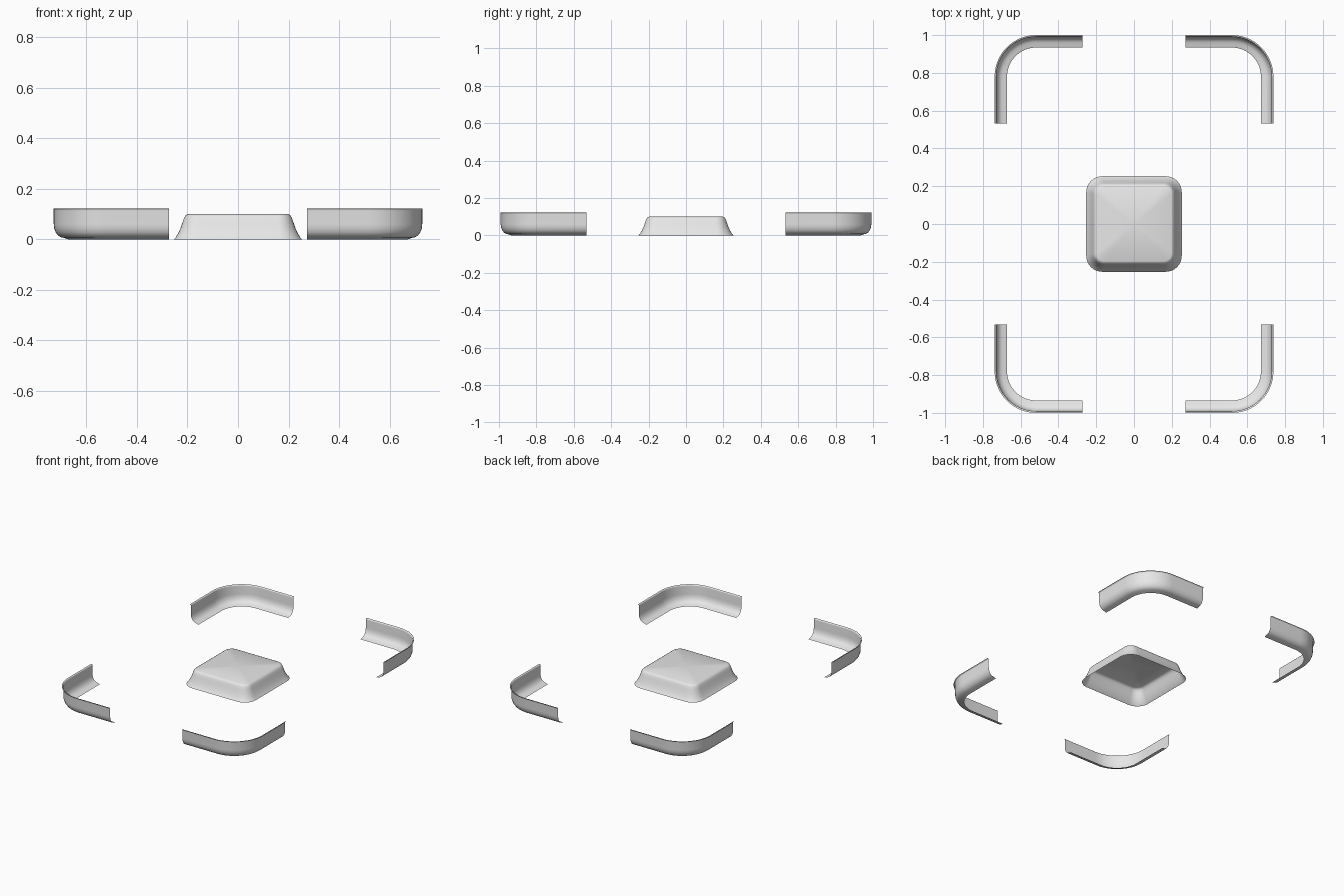
import bpy, math

if "Cube" in bpy.data.objects:
    bpy.data.objects.remove(bpy.data.objects["Cube"])

grey = bpy.data.materials.new("light_grey")
grey.diffuse_color = (0.8, 0.8, 0.8, 1)
grey.use_nodes = True
grey.node_tree.nodes["Principled BSDF"].inputs["Base Color"].default_value = grey.diffuse_color


def make_object(name, verts, faces):
    mesh = bpy.data.meshes.new(name)
    mesh.from_pydata(verts, [], faces)
    mesh.materials.append(grey)
    for p in mesh.polygons:
        p.use_smooth = True
    mesh.update()
    obj = bpy.data.objects.new(name, mesh)
    bpy.context.collection.objects.link(obj)
    return obj


# Corner rails: an open profile (inward offset, height) swept around a rounded corner
HX, HY, R = 0.738, 1.0, 0.22
END_X, END_Y = 0.273, 0.532
RAIL = [(0, 0.122), (0.008, 0.121), (0.009, 0.114), (0.009, 0.06), (0.011, 0.043),
        (0.017, 0.027), (0.026, 0.015), (0.038, 0.008), (0.052, 0.005), (0.066, 0.0)]


def rail_path(d):
    pts = [(END_X, HY - d)]
    for i in range(17):
        a = math.pi / 2 * (1 - i / 16)
        pts.append((HX - R + (R - d) * math.cos(a), HY - R + (R - d) * math.sin(a)))
    pts.append((HX - d, END_Y))
    return pts


def corner_rail(name, sx, sy):
    verts, faces = [], []
    for d, z in RAIL:
        verts += [(sx * x, sy * y, z) for x, y in rail_path(d)]
    n = len(rail_path(0))
    for j in range(len(RAIL) - 1):
        for i in range(n - 1):
            f = (j * n + i, j * n + i + 1, (j + 1) * n + i + 1, (j + 1) * n + i)
            faces.append(f[::-1] if sx * sy > 0 else f)  # faces look inward
    make_object(name, verts, faces)


for sx, side in ((-1, "left"), (1, "right")):
    for sy, end in ((-1, "front"), (1, "back")):
        corner_rail(f"{end}_{side}_corner_rail", sx, sy)

# Centre cover: flared rounded-square shell, open below (half width, corner radius, height)
COVER = [(0.253, 0.085, 0.0), (0.246, 0.08, 0.008), (0.236, 0.073, 0.025),
         (0.227, 0.067, 0.045), (0.219, 0.06, 0.068), (0.213, 0.055, 0.085),
         (0.207, 0.05, 0.095), (0.197, 0.042, 0.1)]
SEG = 8
verts, faces = [], []
for h, r, z in COVER:
    for q, (sx, sy) in enumerate(((1, 1), (-1, 1), (-1, -1), (1, -1))):
        for i in range(SEG + 1):
            a = math.pi / 2 * (q + i / SEG)
            verts.append((sx * (h - r) + r * math.cos(a), sy * (h - r) + r * math.sin(a), z))
n = 4 * (SEG + 1)
for j in range(len(COVER) - 1):
    for i in range(n):
        k = (i + 1) % n
        faces.append((j * n + i, j * n + k, (j + 1) * n + k, (j + 1) * n + i))
# Top closed by a fan to the middle
verts.append((0, 0, 0.1))
top = (len(COVER) - 1) * n
faces += [(top + i, top + (i + 1) % n, len(verts) - 1) for i in range(n)]
make_object("centre_cover", verts, faces)
